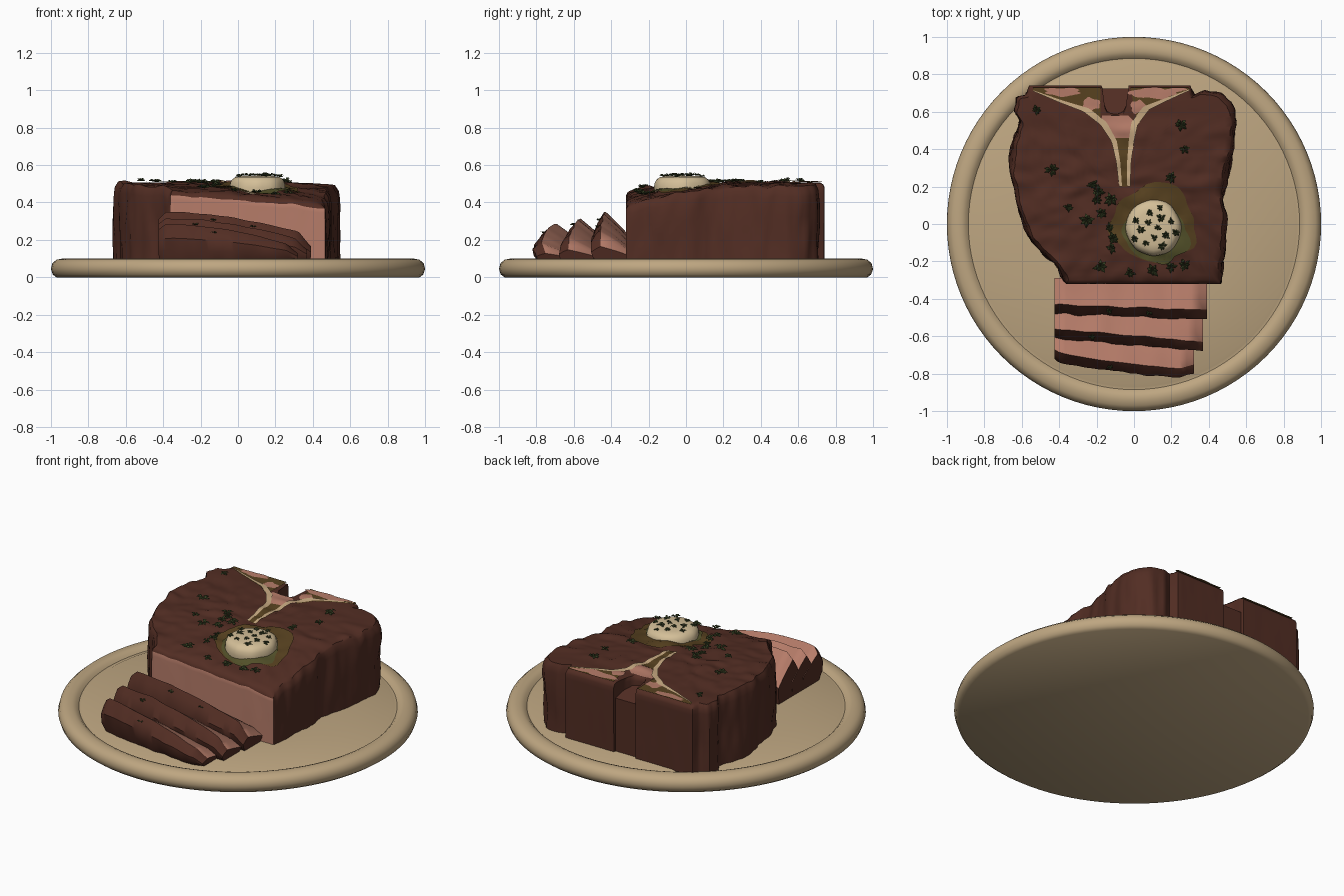
import bpy, bmesh, math, random
from mathutils import Vector, noise

if "Cube" in bpy.data.objects:
    bpy.data.objects.remove(bpy.data.objects["Cube"])

random.seed(4)


def srgb(name, r, g, b):
    m = bpy.data.materials.new(name)
    lin = [((c / 255 + 0.055) / 1.055) ** 2.4 if c > 10 else c / 255 / 12.92 for c in (r, g, b)]
    m.diffuse_color = (*lin, 1)
    m.use_nodes = True
    m.node_tree.nodes["Principled BSDF"].inputs["Base Color"].default_value = m.diffuse_color
    return m


PLATE = srgb("plate tan", 190, 166, 129)
CRUST = srgb("seared crust", 82, 45, 35)
PINK = srgb("pink meat", 182, 124, 105)
BUTTER = srgb("butter cream", 212, 191, 152)
BONE = srgb("bone cream", 200, 170, 130)
OLIVE = srgb("brown oil", 88, 66, 32)
GREEN = srgb("green oil", 84, 82, 42)
HERB = srgb("herb green", 56, 66, 36)


def make(name, verts, faces, mats, idx=None, angle=40, sheet=False):
    me = bpy.data.meshes.new(name)
    me.from_pydata(verts, [], faces)
    for m in mats:
        me.materials.append(m)
    if idx:
        me.polygons.foreach_set("material_index", idx)
    bm = bmesh.new()
    bm.from_mesh(me)
    if sheet:
        bm.normal_update()
        bmesh.ops.reverse_faces(bm, faces=[f for f in bm.faces if f.normal.z < 0])
    else:
        bmesh.ops.recalc_face_normals(bm, faces=bm.faces)
    bm.to_mesh(me)
    bm.free()
    ob = bpy.data.objects.new(name, me)
    bpy.context.collection.objects.link(ob)
    bpy.ops.object.select_all(action='DESELECT')
    ob.select_set(True)
    bpy.context.view_layer.objects.active = ob
    bpy.ops.object.shade_smooth_by_angle(angle=math.radians(angle))
    return ob


def ring_faces(rows, n):
    return [(r * n + i, r * n + (i + 1) % n, (r + 1) * n + (i + 1) % n, (r + 1) * n + i)
            for r in range(rows - 1) for i in range(n)]


def lathe(name, prof, cx, cy, n, mat, wob=0):
    vs = []
    for r, z in prof:
        for i in range(n):
            a = math.tau * i / n
            k = r * (1 + wob * noise.noise((math.cos(a) * 2, math.sin(a) * 2, z * 9)))
            vs.append((cx + k * math.cos(a), cy + k * math.sin(a), z))
    last = (len(prof) - 1) * n
    fs = ring_faces(len(prof), n) + [tuple(range(n))[::-1], tuple(range(last, last + n))]
    return make(name, vs, fs, [mat])


def resample(pts, n, closed=False):
    pts = [Vector(p) for p in pts] + ([Vector(pts[0])] if closed else [])
    cum = [0]
    for a, b in zip(pts, pts[1:]):
        cum.append(cum[-1] + (b - a).length)
    out, k = [], 0
    for i in range(n):
        d = cum[-1] * i / (n if closed else n - 1)
        while k < len(pts) - 2 and cum[k + 1] < d:
            k += 1
        out.append(pts[k].lerp(pts[k + 1], (d - cum[k]) / (cum[k + 1] - cum[k])))
    return out


def surf(x, y):
    """Height of the steak's top."""
    t = min(1, max(0, (0.45 - y) / 0.77))
    h = 0.505 - t * t * (0.067 + 0.091 * x) - 0.08 * max(0, x - 0.3)
    amp = 0.015 * min(1, max(0.1, (0.72 - y) / 0.3))
    return h + amp * (noise.noise((x * 5, y * 11, 0)) + 0.7 * noise.noise((x * 14, y * 17, 3)))


# Plate with raised rim and groove
lathe("plate", [(0.97, 0), (0.99, 0.015), (1, 0.045), (0.992, 0.075), (0.97, 0.094), (0.94, 0.1),
                (0.92, 0.1), (0.9, 0.092), (0.885, 0.077), (0.87, 0.078), (0.855, 0.085),
                (0.4, 0.085), (0.02, 0.085)], 0, 0, 96, PLATE)

# Steak: outline lofted up the wall and then inward over the top
OUT = [(-0.36, -0.32), (0, -0.32), (0.47, -0.32), (0.475, -0.2), (0.49, -0.08), (0.5, 0.02), (0.475, 0.13),
       (0.505, 0.28), (0.535, 0.42), (0.545, 0.55), (0.52, 0.65), (0.46, 0.7), (0.38, 0.715), (0.32, 0.69),
       (0.3, 0.74), (-0.03, 0.74), (-0.035, 0.65), (-0.06, 0.6), (-0.1, 0.585), (-0.14, 0.6), (-0.165, 0.65),
       (-0.17, 0.74), (-0.56, 0.74), (-0.58, 0.69), (-0.63, 0.68), (-0.64, 0.6), (-0.61, 0.55), (-0.65, 0.44),
       (-0.665, 0.32), (-0.64, 0.2), (-0.62, 0.08), (-0.57, -0.06), (-0.5, -0.15), (-0.43, -0.21)]
N = 240
C = Vector((-0.1, 0.2))
base = resample(OUT, N, True)
rings = [(1, w) for w in (0, 0.15, 0.3, 0.45, 0.6, 0.75, 0.87, 0.94)] + [(0.988, 1)]
rings += [(0.96 - 0.05 * i, 1) for i in range(19)] + [(0.01, 1)]
vs = []
for f, w in rings:
    for p in base:
        d = p - C
        flat = p.y < -0.315 or (p.y > 0.58 and -0.57 < p.x < 0.31)
        bump = 0.002 if flat else 0.016
        k = f
        if f > 0.9:
            q = Vector((p.x * 9, p.y * 9, w * 1.3))
            k += bump / d.length * (noise.noise(q) + 0.6 * noise.noise(q * 2.3))
            if not flat:
                k -= 0.02 * max(0, w - 0.8) / 0.2 * (f > 0.97)
        x, y = C + d * k
        top = surf(x, y) - (0.008 if 0.97 < f < 1 else 0)
        vs.append((x, y, 0.08 + (top - 0.08) * w))
fs = ring_faces(len(rings), N)
# The front cut is pink below the crust edge
idx = [1 if j // N < 7 and base[j % N].y < -0.315 and base[(j + 1) % N].y < -0.315
       and base[j % N].x < 0.45 else 0 for j in range(len(fs))]
last = (len(rings) - 1) * N
fs += [tuple(range(N)), tuple(range(last, last + N))]
make("steak", vs, fs, [CRUST, PINK], idx + [0, 0], 50)

# Dark floor of the groove in the back of the bone
vs = [(-0.1 + sx * 0.08, y, z) for sx in (-1, 1) for y, z in ((0.56, 0.08), (0.725, 0.08), (0.725, 0.41), (0.56, 0.46))]
make("bone_groove_floor", vs, [(0, 1, 2, 3), (4, 5, 6, 7), (0, 1, 5, 4), (1, 2, 6, 5), (2, 3, 7, 6), (3, 0, 4, 7)],
     [CRUST])


# Sheets draped over the top of the steak
def patch(name, A, B, mat, off, n=28, m=6):
    A, B = resample(A, n), resample(B, n)
    vs = []
    for a, b in zip(A, B):
        for j in range(m):
            p = a.lerp(b, j / (m - 1))
            vs.append((p.x, p.y, surf(p.x, p.y) + off))
    fs = [(i * m + j, i * m + j + 1, (i + 1) * m + j + 1, (i + 1) * m + j)
          for i in range(n - 1) for j in range(m - 1)]
    return make(name, vs, fs, [mat], sheet=True)


def blob(name, cx, cy, rx, ry, mat, off, wob=0.25, n=40, m=7):
    vs = []
    for r in range(m):
        for i in range(n):
            a = math.tau * i / n
            k = (1 - r / m) * (1 + wob * noise.noise((cx * 9 + math.cos(a) * 1.6, cy * 9 + math.sin(a) * 1.6, 1)))
            x, y = cx + rx * k * math.cos(a), cy + ry * k * math.sin(a)
            vs.append((x, y, surf(x, y) + off))
    fs = ring_faces(m, n) + [tuple(range((m - 1) * n, m * n))]
    return make(name, vs, fs, [mat], sheet=True)


# T-shaped bone: marrow fill, cream edges, pink patches
left = [(-0.54, 0.71), (-0.4, 0.65), (-0.27, 0.6), (-0.18, 0.53), (-0.12, 0.44), (-0.095, 0.33), (-0.08, 0.2)]
right = [(0.3, 0.715), (0.18, 0.66), (0.08, 0.61), (0.02, 0.53), (0.0, 0.44), (-0.015, 0.33), (-0.02, 0.2)]
patch("bone_left_marrow", [(-0.54, 0.73), (-0.18, 0.73)], left[:4], OLIVE, 0.005)
patch("bone_right_marrow", [(0.29, 0.73), (-0.02, 0.73)], right[:4], OLIVE, 0.005)
patch("bone_middle", [(-0.17, 0.58), (-0.18, 0.53), (-0.12, 0.46)], [(-0.03, 0.58), (0.02, 0.53), (0, 0.46)],
      PINK, 0.005)
patch("bone_stem_marrow", [(-0.12, 0.46)] + left[5:], [(0, 0.46)] + right[5:], OLIVE, 0.006)
for nm, path, s in (("left", left, 1), ("right", right, -1)):
    wide = (0.004, 0.014, 0.03, 0.034, 0.028, 0.022, 0.016)
    inner = [(x + s * w, y + w * max(0, 1 - i / 5)) for i, ((x, y), w) in enumerate(zip(path, wide))]
    patch("bone_edge_" + nm, path, inner, BONE, 0.009, 40, 3)
for i, (x, y, rx, ry) in enumerate([(-0.38, 0.706, 0.1, 0.022), (-0.23, 0.64, 0.045, 0.035), (0.1, 0.7, 0.12, 0.03),
                                    (0.23, 0.716, 0.045, 0.011), (0.02, 0.625, 0.045, 0.035)]):
    blob("bone_pink_patch_%d" % i, x, y, rx, ry, PINK, 0.008, 0.5)

# Oil puddle and butter
blob("brown_oil", 0.11, 0.0, 0.23, 0.195, OLIVE, 0.007, 0.3)
blob("green_oil", 0.12, -0.05, 0.17, 0.155, GREEN, 0.011, 0.3)
BX, BY = 0.105, -0.02
lathe("butter", [(0.145, 0.44), (0.15, 0.48), (0.146, 0.505), (0.138, 0.522), (0.12, 0.535), (0.09, 0.541),
                 (0.01, 0.543)], BX, BY, 40, BUTTER, 0.06)

# Fallen slices: leaning sections lofted along x, pink on the upper back face
SL = [(-0.43, -0.46, 0.35, 0.22, 0.39, 1), (-0.56, -0.63, 0.315, 0.19, 0.37, 1), (-0.67, -0.78, 0.285, 0.16, 0.32, .6)]


def slice_top(s, t):
    yl, yr, zl, zr, xr, bend = SL[s]
    x = -0.425 + (xr + 0.425) * t
    end = min(1, 0.85 + 3 * t, 0.6 + 5 * (1 - t))
    y = yl + (yr - yl) * t ** bend + 0.008 * noise.noise((x * 9, s * 5, 0)) + 0.03 * max(0, t - 0.9) / 0.1 * (s == 2)
    z = 0.085 + (zl + (zr - zl) * t * t - 0.085) * end + 0.008 * noise.noise((x * 8, s * 5, 7))
    return x, y, z


for s in range(3):
    vs, n, M = [], 40, 9
    for i in range(n):
        x, y, z = slice_top(s, i / (n - 1))
        h = z - 0.085
        sec = [(y, z), (y - 0.025, z - 0.15 * h), (y - 0.05, z - 0.38 * h), (y - 0.045, z - 0.7 * h), (y - 0.02, 0.085),
               (y + 0.13, 0.085), (y + 0.14, 0.085 + 0.45 * h), (y + 0.09, z - 0.33 * h), (y + 0.045, z - 0.16 * h)]
        for j, (a, b) in enumerate(sec):
            g = 0.01 * noise.noise((x * 14, a * 14, b * 14)) if 0 < j < 5 else 0
            # lower edges tuck in at both ends
            tuck = (0.03 if i == n - 1 else -0.012 if i == 0 else 0) * (0.35 if b < 0.09 else 0)
            vs.append((x - tuck, a + g, b))
    fs = ring_faces(n, M)
    # the pink stops above the crusty lower ends
    idx = [1 if k % M >= 6 or (k % M == 5 and 2 < k // M < n - 9) else 0 for k in range(len(fs))] + [0, 0]
    fs += [tuple(range(M)), tuple(range((n - 1) * M, n * M))]
    make("slice_%d" % (s + 1), vs, fs, [CRUST, PINK], idx, 35)

# Herb sprigs: little stars of pointed leaves
hv, hf = [], []


def sprig(x, y, z, r):
    for k in range(7):
        a = math.tau * k / 7 + random.uniform(-0.3, 0.3)
        l, u = r * random.uniform(0.6, 1.1), r * random.uniform(0.05, 0.5)
        d, q = Vector((math.cos(a), math.sin(a), 0)), Vector((-math.sin(a), math.cos(a), 0)) * r * 0.25
        o, up = Vector((x, y, z)), Vector((0, 0, u))
        b = len(hv)
        hv.extend([o, o + d * l * 0.55 + q + up, o + d * l + up * 0.6, o + d * l * 0.55 - q + up,
                   o + d * l * 0.5 + up * 0.5 + Vector((0, 0, r * 0.3))])
        hf.extend([(b, b + 3, b + 4), (b + 3, b + 2, b + 4), (b + 2, b + 1, b + 4), (b + 1, b, b + 4),
                   (b, b + 1, b + 2, b + 3)])


SPOTS = [(-0.52, 0.61), (-0.44, 0.29), (-0.2, 0.13), (-0.35, 0.09), (-0.22, 0.21), (-0.13, -0.02), (-0.12, -0.13),
         (-0.18, -0.23), (-0.02, -0.26), (0.1, -0.25), (0.2, -0.23), (0.27, -0.22), (-0.19, 0.17), (-0.25, 0.02),
         (0.25, 0.53), (0.27, 0.4), (-0.17, 0.06), (-0.11, -0.08), (0.2, 0.25), (-0.12, 0.13)]
for x, y in SPOTS:
    sprig(x, y, surf(x, y) + 0.008, random.uniform(0.028, 0.043))
for k in range(14):
    a, r = k * 2.4, 0.125 * math.sqrt((k + 0.5) / 14)
    sprig(BX + r * math.cos(a), BY + r * math.sin(a), 0.545 - 40 * r ** 4, random.uniform(0.02, 0.03))
for s, t in ((0, 0.36), (0, 0.62), (1, 0.25), (2, 0.4)):
    x, y, z = slice_top(s, t)
    sprig(x, y - 0.025, z - 0.03, 0.022)
make("herbs", hv, hf, [HERB], angle=20)
